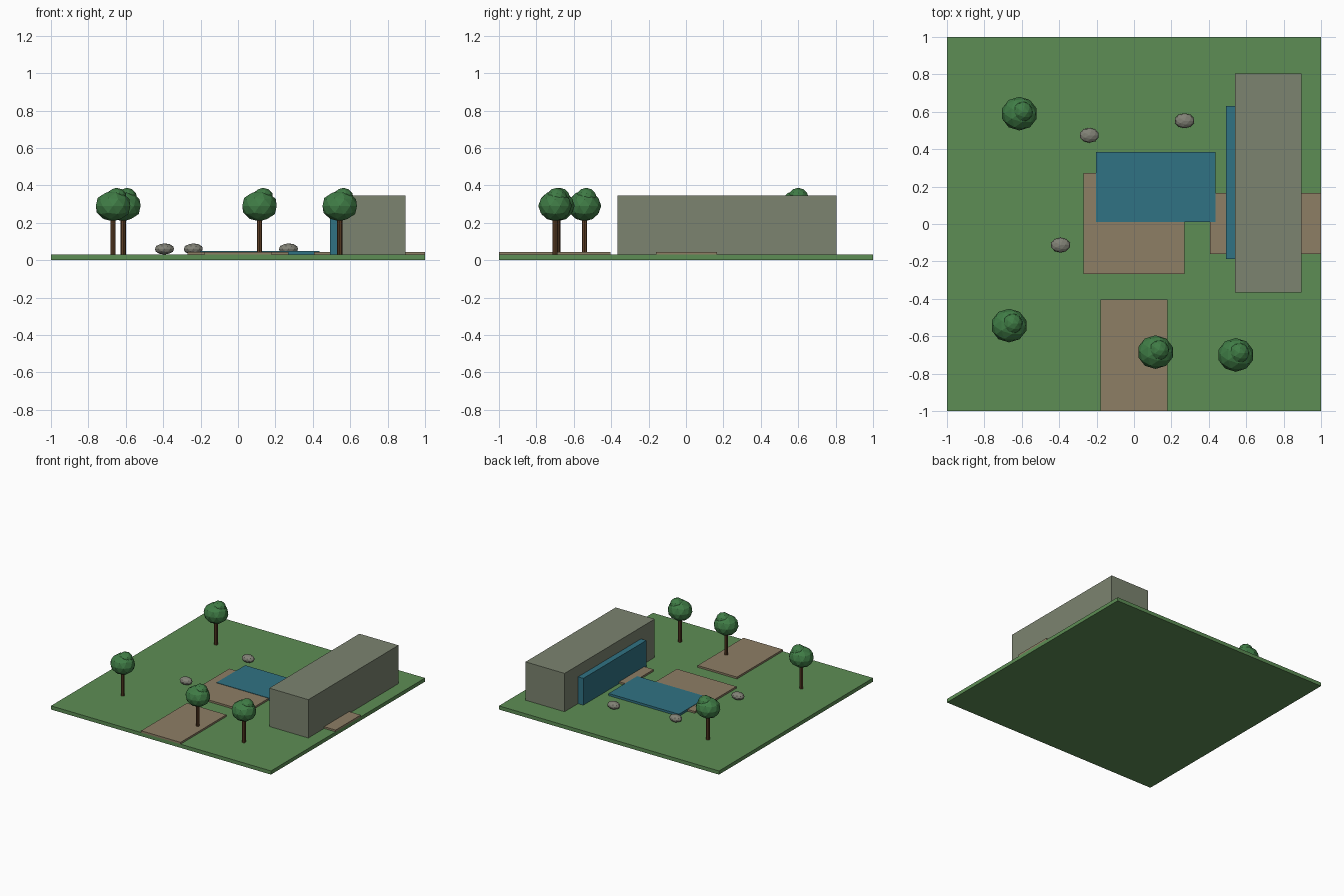
import bpy

if "Cube" in bpy.data.objects:
    bpy.data.objects.remove(bpy.data.objects["Cube"])


def material(name, color):
    m = bpy.data.materials.new(name)
    m.diffuse_color = (*color, 1)
    m.use_nodes = True
    m.node_tree.nodes["Principled BSDF"].inputs["Base Color"].default_value = m.diffuse_color
    return m


GRASS = material("grass", (0.11, 0.27, 0.09))
PAVING = material("paving", (0.27, 0.21, 0.13))
WATER = material("water", (0.03, 0.17, 0.23))
STONE = material("stone", (0.20, 0.23, 0.16))
ROCK = material("rock", (0.22, 0.22, 0.18))
BARK = material("bark", (0.11, 0.05, 0.02))
LEAF = material("leaf", (0.05, 0.20, 0.06))


def finish(name, mat):
    ob = bpy.context.object
    ob.name = name
    ob.data.materials.append(mat)
    return ob


def box(name, x, y, z, mat):
    """Box from (min, max) ranges on each axis."""
    ranges = (x, y, z)
    bpy.ops.mesh.primitive_cube_add(size=1, location=[(a + b) / 2 for a, b in ranges])
    ob = finish(name, mat)
    ob.scale = [b - a for a, b in ranges]


def blob(name, loc, radii, mat):
    """Low-poly faceted ellipsoid."""
    bpy.ops.mesh.primitive_ico_sphere_add(subdivisions=2, radius=1, location=loc)
    finish(name, mat).scale = radii


BASE = 0.03

# Lawn and paved areas
box("lawn", (-1, 1), (-1, 1), (0, BASE), GRASS)
box("central_plaza", (-0.27, 0.27), (-0.267, 0.272), (BASE, 0.045), PAVING)
box("front_path", (-0.18, 0.178), (-1, -0.405), (BASE, 0.045), PAVING)
box("side_path", (0.406, 1), (-0.16, 0.165), (BASE, 0.045), PAVING)

# Pool, building and water wall
box("pool", (-0.204, 0.435), (0.012, 0.384), (BASE, 0.048), WATER)
box("building", (0.54, 0.895), (-0.365, 0.805), (BASE, 0.345), STONE)
box("water_wall", (0.492, 0.54), (-0.188, 0.63), (BASE, 0.25), WATER)

# Rocks
for x, y in [(-0.239, 0.474), (0.27, 0.552), (-0.393, -0.113)]:
    blob("rock", (x, y, 0.06), (0.053, 0.04, 0.03), ROCK)

# Trees: trunk, main crown, offset upper crown
for x, y in [(-0.613, 0.59), (-0.668, -0.543), (0.115, -0.685), (0.544, -0.70)]:
    bpy.ops.mesh.primitive_cylinder_add(vertices=8, radius=0.014, depth=0.21,
                                        location=(x, y, BASE + 0.105))
    finish("trunk", BARK)
    blob("crown", (x, y, 0.29), (0.097, 0.09, 0.082), LEAF)
    blob("upper_crown", (x + 0.018, y + 0.01, 0.335), (0.056, 0.056, 0.052), LEAF)
